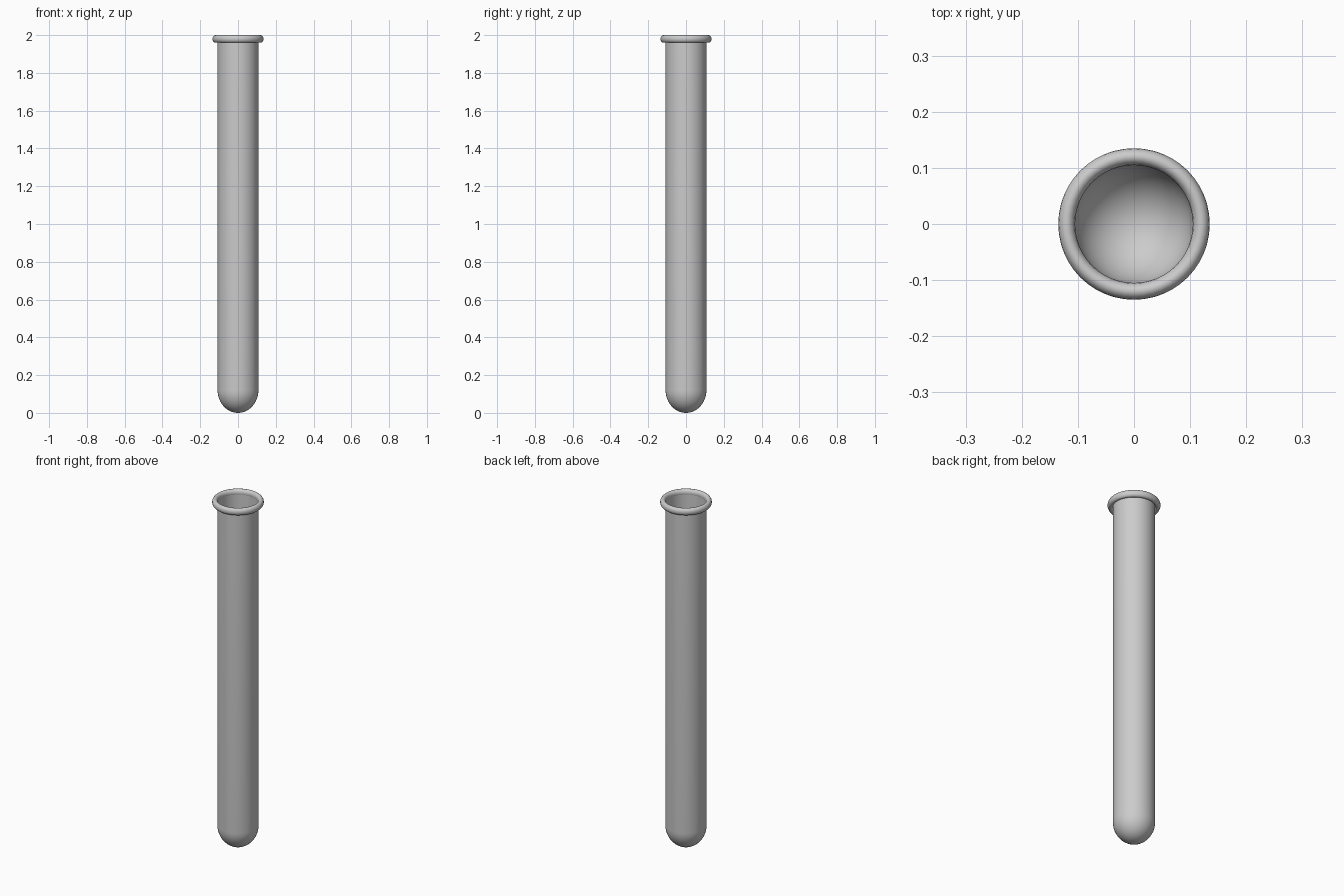
import bpy, bmesh, math

if "Cube" in bpy.data.objects:
    bpy.data.objects.remove(bpy.data.objects["Cube"])

SEGMENTS = 48


def lathe(name, profile, closed=False):
    """Spin an (r, z) profile about the z axis into one object."""
    bm = bmesh.new()
    verts = [bm.verts.new((r, 0, z)) for r, z in profile]
    edges = [bm.edges.new(p) for p in zip(verts, verts[1:])]
    if closed:
        edges.append(bm.edges.new((verts[-1], verts[0])))
    bmesh.ops.spin(bm, geom=verts + edges, cent=(0, 0, 0), axis=(0, 0, 1),
                   angle=math.tau, steps=SEGMENTS, use_duplicate=False)
    bmesh.ops.remove_doubles(bm, verts=bm.verts, dist=1e-5)
    bmesh.ops.recalc_face_normals(bm, faces=bm.faces)
    mesh = bpy.data.meshes.new(name)
    bm.to_mesh(mesh)
    bm.free()
    obj = bpy.data.objects.new(name, mesh)
    bpy.context.collection.objects.link(obj)
    bpy.ops.object.select_all(action='DESELECT')
    obj.select_set(True)
    bpy.context.view_layer.objects.active = obj
    bpy.ops.object.shade_smooth_by_angle(angle=math.radians(40))
    return obj


def dome(radius, floor, top, steps=12):
    """Quarter ellipse from the lowest point up to the straight wall."""
    return [(radius * math.sin(a), top - (top - floor) * math.cos(a))
            for a in (i / steps * math.pi / 2 for i in range(steps + 1))]


# Thin-walled tube with a rounded bottom
outer = dome(0.108, 0.0, 0.12) + [(0.108, 1.98)]
inner = [(0.106, 1.98)] + dome(0.106, 0.002, 0.12)[::-1]
lathe("tube", outer + inner)

# Rounded bead around the mouth
bead = [(0.120 + 0.015 * math.cos(a), 1.98 + 0.02 * math.sin(a))
        for a in (i / 16 * math.tau for i in range(16))]
lathe("rim", bead, closed=True)
